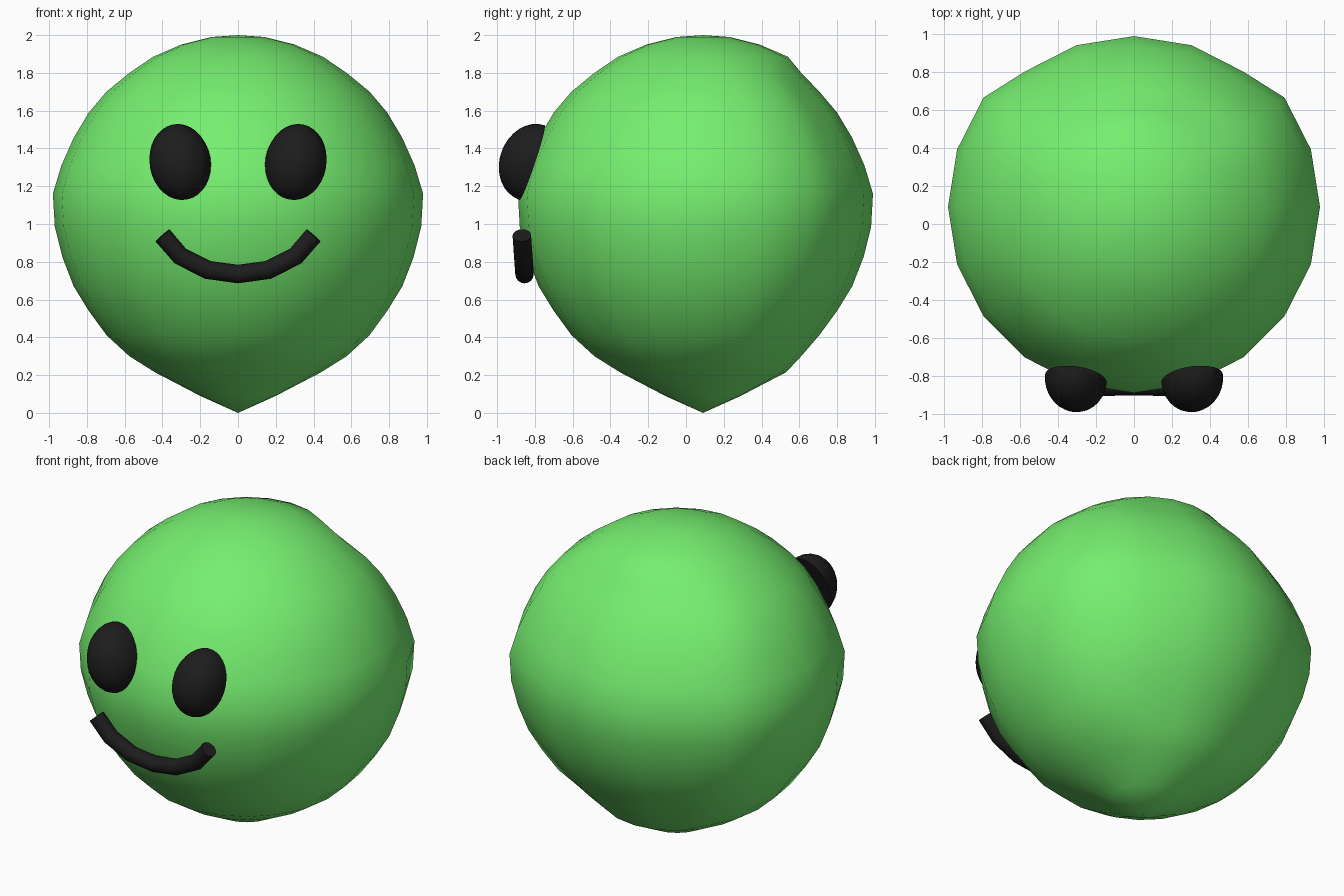
import bpy, bmesh, math
from mathutils import Vector, Matrix

if "Cube" in bpy.data.objects:
    bpy.data.objects.remove(bpy.data.objects["Cube"])


def material(name, color):
    m = bpy.data.materials.new(name)
    m.diffuse_color = color
    m.use_nodes = True
    m.node_tree.nodes["Principled BSDF"].inputs["Base Color"].default_value = m.diffuse_color
    return m


GREEN = material("green", (0.18, 0.86, 0.16, 1))
BLACK = material("black", (0.012, 0.012, 0.012, 1))


def finish(name, bm, mat, angle=None):
    bmesh.ops.recalc_face_normals(bm, faces=bm.faces[:])
    mesh = bpy.data.meshes.new(name)
    bm.to_mesh(mesh)
    bm.free()
    mesh.materials.append(mat)
    ob = bpy.data.objects.new(name, mesh)
    bpy.context.collection.objects.link(ob)
    bpy.context.view_layer.objects.active = ob
    ob.select_set(True)
    if angle is None:
        bpy.ops.object.shade_smooth()
    else:
        bpy.ops.object.shade_smooth_by_angle(angle=math.radians(angle))
    ob.select_set(False)
    return ob


def skin(bm, rings):
    for a, b in zip(rings, rings[1:]):
        n = len(a)
        for i in range(n):
            j = (i + 1) % n
            bm.faces.new((a[i], a[j], b[j], b[i]))


# Body: 20-sided lathe with a pointed bottom and a flattened back
CY, SIDES = 0.09, 20
profile = [(.20, .09), (.44, .215), (.575, .30), (.695, .41), (.79, .54),
           (.87, .67), (.93, .825), (.97, .985), (.98, 1.16), (.935, 1.31),
           (.868, 1.46), (.79, 1.59), (.697, 1.70), (.575, 1.80),
           (.45, 1.885), (.30, 1.95), (.14, 1.99)]
bm = bmesh.new()
rings = []
for r, z in profile:
    ring = []
    for i in range(SIDES):
        a = 2 * math.pi * i / SIDES
        y = CY + r * math.sin(a)
        if r > 0.5 and math.sin(a) > 0.7:
            y -= 0.08 if r > 0.6 else 0.055
        ring.append(bm.verts.new((r * math.cos(a), y, z)))
    rings.append(ring)
skin(bm, rings)
for ring, z in ((rings[0], 0), (rings[-1], 2)):
    tip = bm.verts.new((0, CY, z))
    for i in range(SIDES):
        bm.faces.new((ring[i], ring[(i + 1) % SIDES], tip))
finish("body", bm, GREEN)

# Eyes: tilted half ellipsoids with flat backs
for side, name in ((1, "right_eye"), (-1, "left_eye")):
    bm = bmesh.new()
    bmesh.ops.create_uvsphere(bm, u_segments=32, v_segments=16, radius=1)
    cut = bmesh.ops.bisect_plane(bm, geom=bm.verts[:] + bm.edges[:] + bm.faces[:],
                                 plane_co=(0, 0, 0), plane_no=(0, 0, 1),
                                 clear_inner=True)
    bmesh.ops.holes_fill(bm, edges=[e for e in bm.edges if e.is_boundary])
    normal = Vector((0.1 * side, -1, 0.33)).normalized()
    up = Vector((0.19 * side, 0, 1))
    up = (up - normal * up.dot(normal)).normalized()
    across = up.cross(normal)
    basis = Matrix((across * 0.162, up * 0.21, normal * 0.172)).transposed()
    bm.transform(Matrix.Translation((0.306 * side, -0.815, 1.325)) @ basis.to_4x4())
    finish(name, bm, BLACK, 40)

# Mouth: round tube bent into a smile
half = [(.40, .94), (.305, .83), (.16, .757)]
path = [(-x, z) for x, z in half] + [(0, .735)] + half[::-1]
pts = [Vector((x, -0.855 - 0.07 * (z - .735), z)) for x, z in path]
bm = bmesh.new()
rings = []
for k, p in enumerate(pts):
    d_in = (p - pts[k - 1]).normalized() if k else (pts[1] - p).normalized()
    d_out = (pts[k + 1] - p).normalized() if k < len(pts) - 1 else d_in
    t = (d_in + d_out).normalized()
    u = Vector((0, 1, 0))
    u = (u - t * u.dot(t)).normalized()
    v = t.cross(u)
    rings.append([bm.verts.new(p + 0.049 * (u * math.cos(a) + v * math.sin(a)))
                  for a in (2 * math.pi * i / 16 for i in range(16))])
skin(bm, rings)
bm.faces.new(rings[0])
bm.faces.new(rings[-1])
finish("mouth", bm, BLACK, 40)
